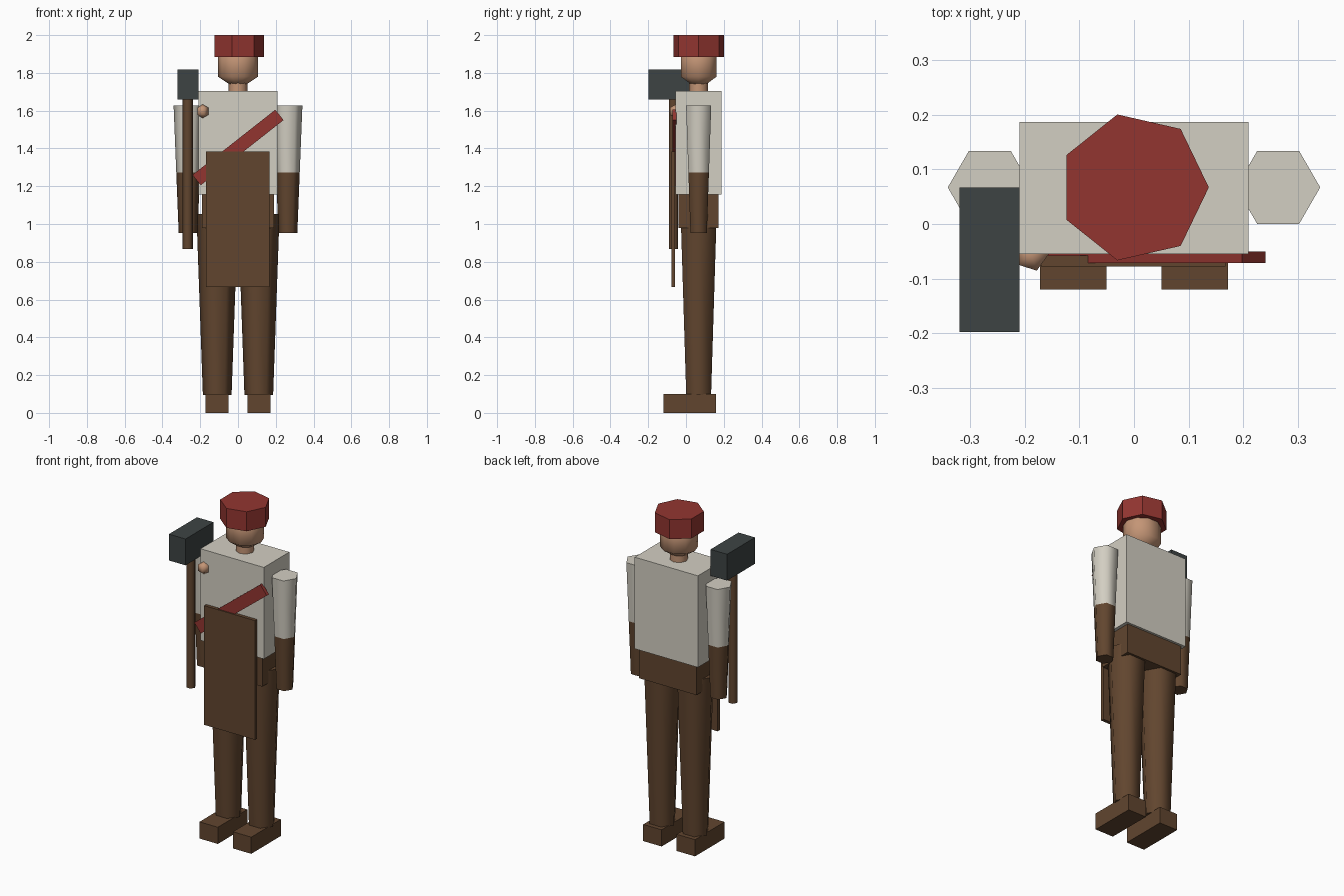
import bpy
from math import radians, pi

cube = bpy.data.objects.get("Cube")
if cube:
    bpy.data.objects.remove(cube, do_unlink=True)


def material(name, r, g, b):
    m = bpy.data.materials.new(name)
    m.use_nodes = True
    m.diffuse_color = (r, g, b, 1)
    m.node_tree.nodes["Principled BSDF"].inputs["Base Color"].default_value = (r, g, b, 1)
    return m


LINEN = material("linen", 0.65, 0.62, 0.54)
RED = material("red_cloth", 0.29, 0.036, 0.03)
LEATHER = material("brown_leather", 0.12, 0.06, 0.028)
IRON = material("dark_iron", 0.047, 0.057, 0.057)
SKIN = material("skin", 0.55, 0.30, 0.18)
MID_Y = 0.067


def finish(name, mat, smooth=None):
    ob = bpy.context.object
    ob.name = name
    ob.data.materials.append(mat)
    bpy.ops.object.transform_apply(location=False, rotation=True, scale=True)
    if smooth:
        bpy.ops.object.shade_smooth_by_angle(angle=radians(smooth))
    return ob


def box(name, mat, x, y, z, tilt=0):
    """Box from (low, high) ranges on each axis."""
    centre = [sum(r) / 2 for r in (x, y, z)]
    bpy.ops.mesh.primitive_cube_add(size=1, location=centre, rotation=(0, tilt, 0))
    bpy.context.object.scale = [r[1] - r[0] for r in (x, y, z)]
    return finish(name, mat)


def taper(name, mat, x, y, z, r, sides=6, smooth=65, turn=pi / 2):
    """Upright prism with (low, high) height and radius; a corner points to +x."""
    bpy.ops.mesh.primitive_cone_add(vertices=sides, radius1=r[0], radius2=r[1],
                                    depth=z[1] - z[0], location=(x, y, sum(z) / 2),
                                    rotation=(0, 0, turn))
    return finish(name, mat, smooth)


def ball(name, mat, loc, size, segments, rings, turn=0):
    bpy.ops.mesh.primitive_uv_sphere_add(segments=segments, ring_count=rings, radius=1,
                                         location=loc, rotation=(0, 0, turn))
    bpy.context.object.scale = size
    return finish(name, mat, 100)


# Body
box("shirt", LINEN, (-0.21, 0.21), (-0.055, 0.187), (1.155, 1.705))
box("hips", LEATHER, (-0.19, 0.19), (-0.04, 0.173), (0.978, 1.155))

# Limbs
for side, s in (("left", 1), ("right", -1)):
    taper(side + "_leg", LEATHER, s * 0.11, MID_Y, (0.095, 1.053), (0.076, 0.11))
    box(side + "_shoe", LEATHER, sorted((s * 0.05, s * 0.172)), (-0.12, 0.16), (0, 0.1))
    taper(side + "_sleeve", LINEN, s * 0.264, MID_Y, (1.272, 1.627), (0.0628, 0.077))
    taper(side + "_glove", LEATHER, s * 0.264, MID_Y, (0.953, 1.272), (0.05, 0.0628))

# Head and cap
taper("neck", SKIN, 0, MID_Y, (1.70, 1.78), (0.05, 0.05), sides=8)
ball("head", SKIN, (0, MID_Y, 1.85), (0.115, 0.122, 0.14), 10, 3, pi / 2)
taper("cap", RED, 0, MID_Y, (1.883, 2.0), (0.137, 0.137), sides=7, smooth=None, turn=-pi / 2)

# Clothing on the front
box("sash", RED, (-0.279, 0.279), (-0.071, -0.05), (1.37, 1.44), radians(-38.2))
box("apron", LEATHER, (-0.17, 0.168), (-0.078, -0.058), (0.667, 1.383))
ball("shoulder_button", SKIN, (-0.188, -0.055, 1.597), (0.037, 0.037, 0.037), 5, 2, -pi / 2)

# Hammer
taper("hammer_handle", LEATHER, -0.266, MID_Y - 0.134, (0.867, 1.7), (0.027, 0.027))
box("hammer_head", IRON, (-0.32, -0.21), (-0.198, 0.067), (1.66, 1.818))
